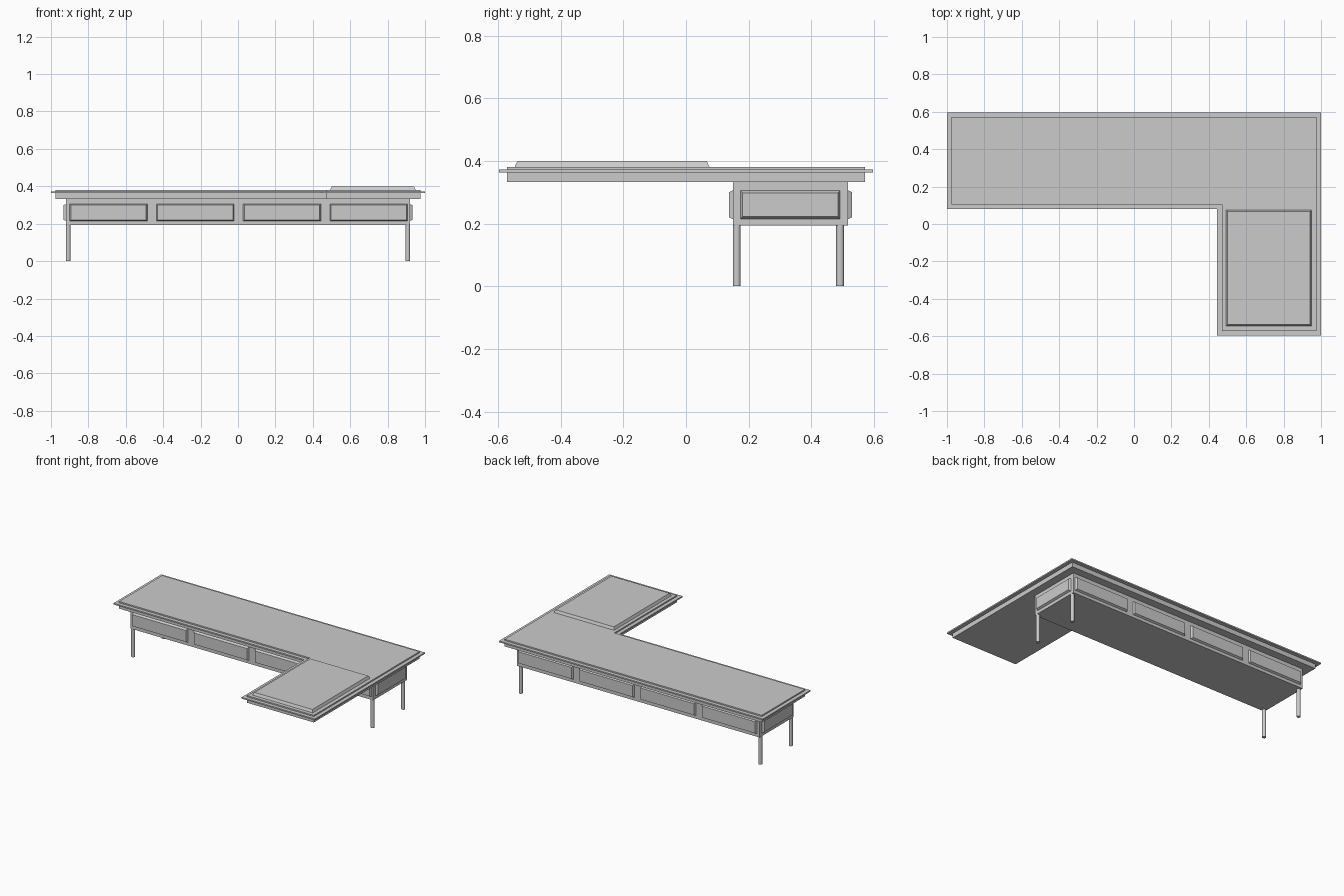
import bpy
import bmesh
from mathutils import Matrix

cube = bpy.data.objects.get("Cube")
if cube:
    bpy.data.objects.remove(cube, do_unlink=True)

GREY = (0.6, 0.6, 0.6, 1.0)
mat = bpy.data.materials.new("plain grey")
mat.use_nodes = True
mat.diffuse_color = GREY
mat.node_tree.nodes["Principled BSDF"].inputs["Base Color"].default_value = GREY


def finish(bm, name):
    bmesh.ops.recalc_face_normals(bm, faces=bm.faces)
    mesh = bpy.data.meshes.new(name)
    bm.to_mesh(mesh)
    bm.free()
    mesh.materials.append(mat)
    obj = bpy.data.objects.new(name, mesh)
    bpy.context.collection.objects.link(obj)
    return obj


def box(name, x0, x1, y0, y1, z0, z1):
    bm = bmesh.new()
    size = Matrix.Diagonal((x1 - x0, y1 - y0, z1 - z0, 1))
    centre = Matrix.Translation(((x0 + x1) / 2, (y0 + y1) / 2, (z0 + z1) / 2))
    bmesh.ops.create_cube(bm, size=1, matrix=centre @ size)
    return finish(bm, name)


def l_slab(name, inset, z0, z1):
    """L-shaped layer, pulled in from the desk outline by inset."""
    i = inset
    outline = [(-1 + i, 0.08 + i), (0.445 + i, 0.08 + i), (0.445 + i, -0.597 + i),
               (1 - i, -0.597 + i), (1 - i, 0.597 - i), (-1 + i, 0.597 - i)]
    bm = bmesh.new()
    face = bm.faces.new([bm.verts.new((x, y, z0)) for x, y in outline])
    new = bmesh.ops.extrude_face_region(bm, geom=[face])["geom"]
    top = [v for v in new if isinstance(v, bmesh.types.BMVert)]
    bmesh.ops.translate(bm, verts=top, vec=(0, 0, z1 - z0))
    return finish(bm, name)


def raised_panel(name, centre, width, height, depth, slope, turn=None):
    """Panel with sloped edges, rising along local z and then turned."""
    bm = bmesh.new()
    bmesh.ops.create_cube(bm, size=1)
    for v in bm.verts:
        cut = slope if v.co.z > 0 else 0
        v.co.x *= width - 2 * cut
        v.co.y *= height - 2 * cut
        v.co.z = depth if v.co.z > 0 else -0.004
    obj = finish(bm, name)
    obj.location = centre
    if turn:
        obj.rotation_euler = turn
    return obj


# Desk top: apron slab, thin overhanging rim, upper layer
l_slab("top_apron", 0.025, 0.332, 0.363)
l_slab("top_rim", 0.0, 0.363, 0.372)
l_slab("top_surface", 0.025, 0.372, 0.381)
raised_panel("writing_pad", (0.721, -0.236, 0.381), 0.46, 0.625, 0.018, 0.01)

# Drawer body
BX, Y0, Y1, PZ = 0.92, 0.15, 0.517, 0.26
box("drawer_body", -BX, BX, Y0, Y1, 0.193, 0.332)

# Four panels on the front and back, one on each end
Q = 1.570796
for i in range(4):
    x = (i - 1.5) * 0.464 + 0.003
    raised_panel(f"front_panel_{i + 1}", (x, Y0, PZ), 0.42, 0.097, 0.013, 0.009, (Q, 0, 0))
    raised_panel(f"back_panel_{i + 1}", (x, Y1, PZ), 0.42, 0.097, 0.013, 0.009, (-Q, 0, 0))
for side, name in ((1, "left"), (-1, "right")):
    raised_panel(f"{name}_end_panel", (side * BX, 0.333, PZ), 0.322, 0.094, 0.014, 0.009,
                 (Q, 0, side * Q))

# Round legs at the four corners
for side, name in ((1, "left"), (-1, "right")):
    for y, end in ((0.162, "front"), (0.492, "back")):
        bm = bmesh.new()
        bmesh.ops.create_cone(bm, cap_ends=True, segments=16, radius1=0.0125, radius2=0.0125,
                              depth=0.2, matrix=Matrix.Translation((side * 0.908, y, 0.1)))
        leg = finish(bm, f"{end}_{name}_leg")
        bpy.ops.object.select_all(action="DESELECT")
        leg.select_set(True)
        bpy.context.view_layer.objects.active = leg
        bpy.ops.object.shade_smooth_by_angle()
